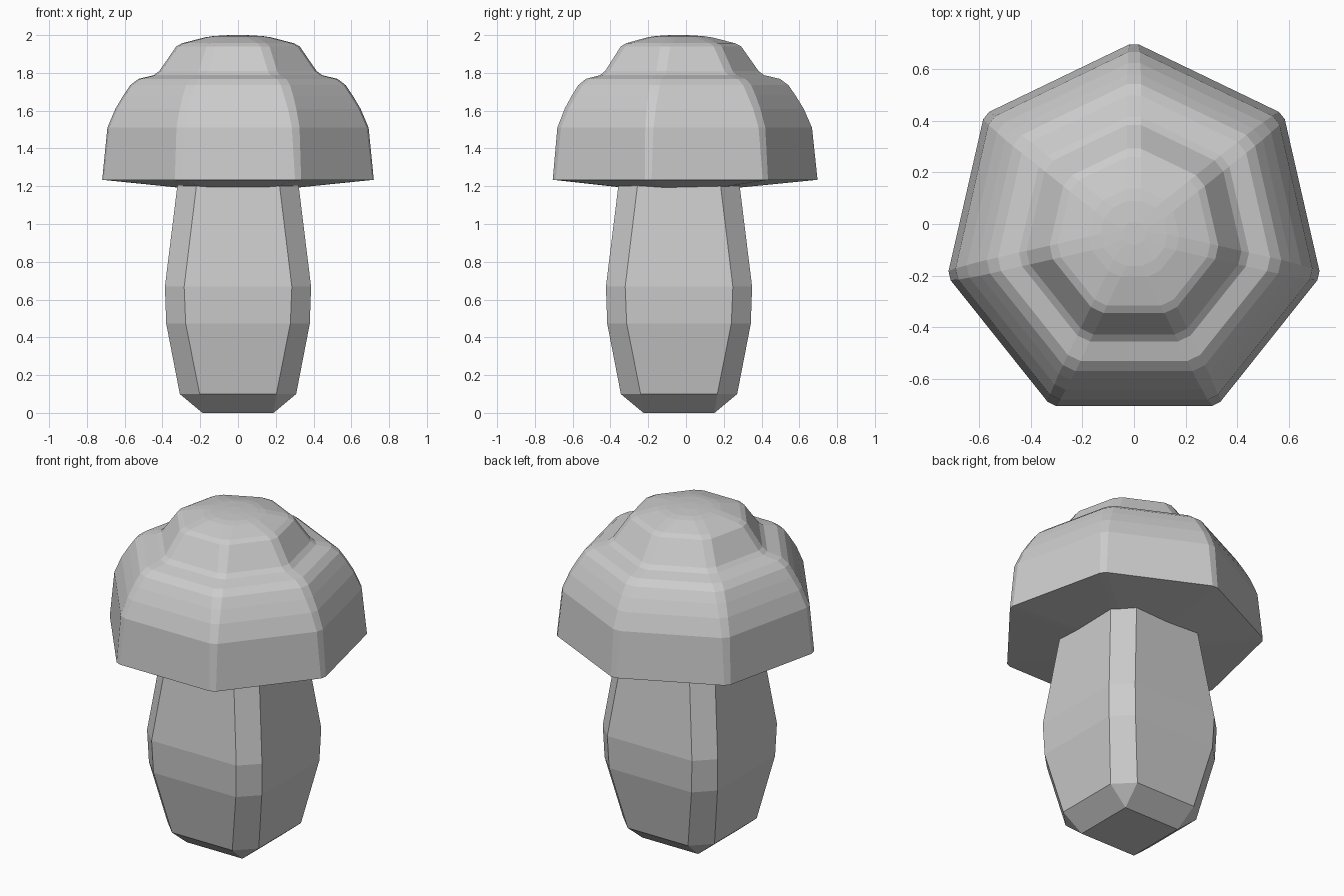
import bpy, bmesh
from math import pi, sin, cos, sqrt
from mathutils import Vector

if "Cube" in bpy.data.objects:
    bpy.data.objects.remove(bpy.data.objects["Cube"])

CENTRE_Y = -0.037


def chamfered_ring(n, phase, radius, cut, z):
    """Regular polygon whose corners are cut off by a distance along each edge."""
    corners = [Vector((radius * cos(phase + 2 * pi * i / n),
                       radius * sin(phase + 2 * pi * i / n) + CENTRE_Y, z)) for i in range(n)]
    ring = []
    for i, c in enumerate(corners):
        for other in (corners[i - 1], corners[(i + 1) % n]):
            ring.append(c + (other - c).normalized() * cut)
    return ring


def loft(name, n, phase, profile):
    """Skin a stack of (radius, cut, z) rings and close both ends."""
    bm = bmesh.new()
    rings = [[bm.verts.new(p) for p in chamfered_ring(n, phase, *row)] for row in profile]
    count = 2 * n
    for low, high in zip(rings, rings[1:]):
        for i in range(count):
            j = (i + 1) % count
            bm.faces.new((low[i], low[j], high[j], high[i]))
    bm.faces.new(rings[0][::-1])
    bm.faces.new(rings[-1])
    # Uncut corners have doubled points
    bmesh.ops.remove_doubles(bm, verts=bm.verts, dist=0.0005)
    bmesh.ops.recalc_face_normals(bm, faces=bm.faces)
    mesh = bpy.data.meshes.new(name)
    bm.to_mesh(mesh)
    bm.free()
    obj = bpy.data.objects.new(name, mesh)
    bpy.context.collection.objects.link(obj)
    return obj


# Stem: square column with chamfered corners (half width, flat half width, z)
stem = [(0.188, 0.188, 0), (0.308, 0.203, 0.1), (0.38, 0.277, 0.472),
        (0.387, 0.285, 0.668), (0.319, 0.218, 1.22)]
loft("stem", 4, pi / 4, [(h * sqrt(2), h - flat, z) for h, flat, z in stem])

# Cap: seven-sided stepped dome with a shallow bulging underside
cap = [(0.30, 0.02, 1.19), (0.742, 0.02, 1.234), (0.715, 0.025, 1.51), (0.672, 0.027, 1.61),
       (0.63, 0.03, 1.68), (0.592, 0.03, 1.735), (0.548, 0.03, 1.768),
       (0.464, 0.03, 1.788), (0.434, 0.03, 1.81), (0.342, 0.03, 1.94),
       (0.31, 0.03, 1.957), (0.187, 0.03, 1.988), (0.14, 0.03, 1.995), (0.05, 0.015, 2.0)]
loft("cap", 7, pi / 2, cap)
